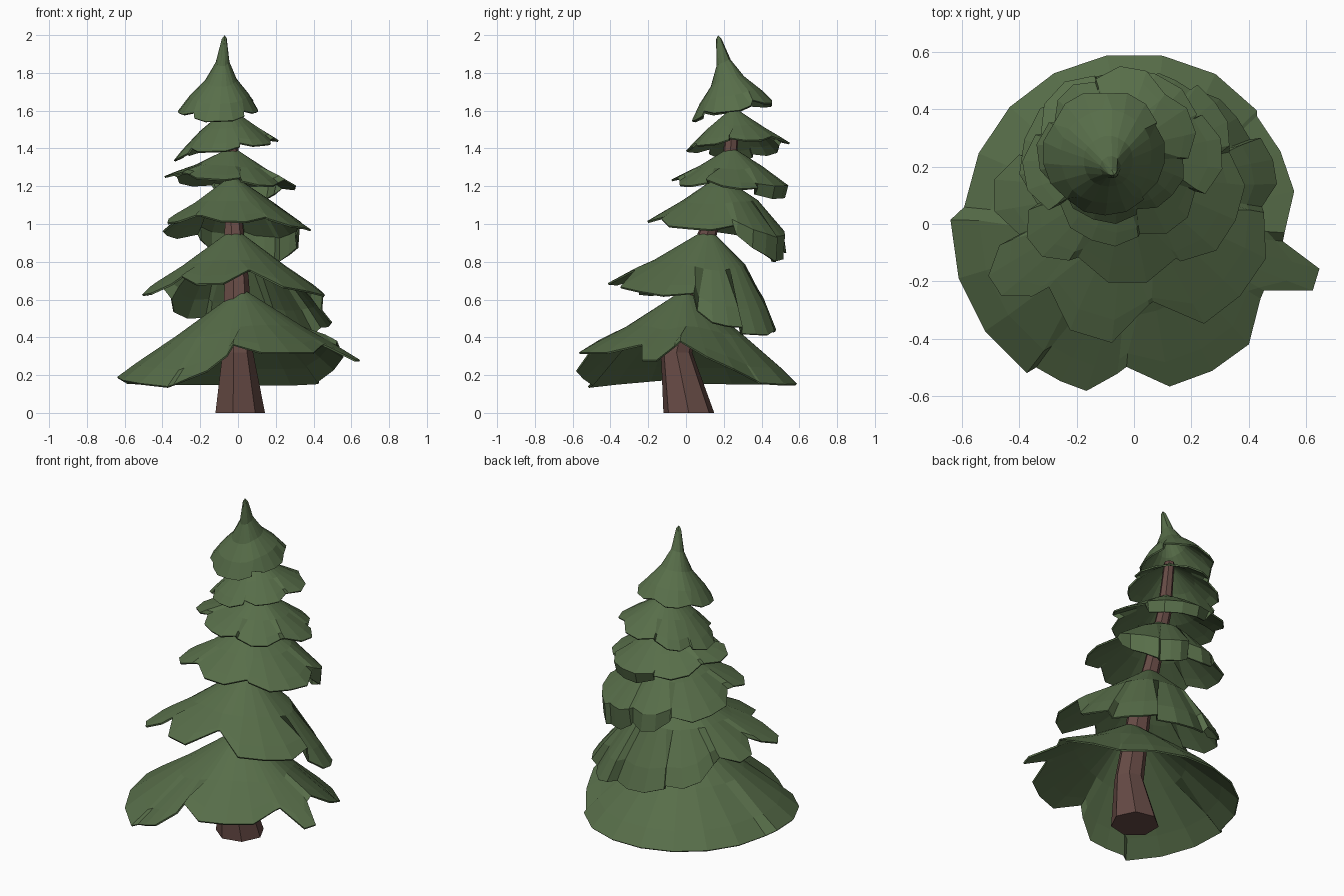
import bpy, bmesh, math
from mathutils import Vector


def material(name, rgb):
    m = bpy.data.materials.new(name)
    m.diffuse_color = (*rgb, 1)
    return m


GREEN = material("pine green", (0.096, 0.155, 0.067))
BROWN = material("bark brown", (0.135, 0.070, 0.060))


def finish(name, bm, mat):
    me = bpy.data.meshes.new(name)
    bm.to_mesh(me)
    bm.free()
    me.materials.append(mat)
    ob = bpy.data.objects.new(name, me)
    bpy.context.collection.objects.link(ob)
    return ob


def tier(name, center, apex, lobes, notch, profile=None):
    """Drooping skirt of branches.
    Lobe: start angle, end angle, radius, start z, end z, optional start notch, end notch, tuck.
    Profile: (radius fraction, height fraction) of the rings between rim and apex."""
    apex = Vector(apex)
    columns = []
    for a0, a1, r, z0, z1, *extra in lobes:
        n = max(3, round((a1 - a0) / 18))
        c0, c1, tuck = (extra + [notch, notch, 0][len(extra):])
        for i in range(n + 1):
            t = i / n
            a = math.radians(a0 + 0.7 + (a1 - a0 - 1.4) * t)
            z = z0 + (z1 - z0) * t
            drop = apex.z - z
            cut = c0 if i == 0 else c1 if i == n else 1.0    # lobe ends pull in and up
            slope = drop / r - 0.7                           # steeper branches bulge more
            mid = min(0.64, max(0.4, 0.46 + 0.3 * slope)) + 0.13 * tuck
            low = min(0.24, max(0.14, 0.15 + 0.15 * slope)) + 0.08 * tuck
            rings = [(cut * (1 - 0.09 * tuck), (1 - cut) * 0.9)]
            rings += profile or [((0.85 + 0.13 * tuck) * (0.4 + 0.6 * cut), low + (1 - cut) * 0.5),
                                 (0.55, mid)]
            col = []
            for fr, fh in rings:
                cx = center[0] + (apex.x - center[0]) * fh
                cy = center[1] + (apex.y - center[1]) * fh
                col.append(Vector((cx + math.cos(a) * r * fr,
                                   cy + math.sin(a) * r * fr, z + drop * fh)))
            columns.append(col)
    # Blend the upper rings across neighbouring lobes
    count = len(columns)
    for level in range(1 if profile else 2, len(columns[0])):
        for _ in range(2):
            ring = [c[level] for c in columns]
            for k, c in enumerate(columns):
                c[level] = ring[k] * 0.5 + (ring[k - 1] + ring[(k + 1) % count]) * 0.25
    bm = bmesh.new()
    columns = [[bm.verts.new(p) for p in c] for c in columns]
    top = bm.verts.new(apex)
    for k, c in enumerate(columns):
        d = columns[(k + 1) % count]
        for j in range(len(c) - 1):
            bm.faces.new((c[j], d[j], d[j + 1], c[j + 1]))
        bm.faces.new((c[-1], d[-1], top))
    bmesh.ops.remove_doubles(bm, verts=bm.verts, dist=0.012)
    ob = finish(name, bm, GREEN)
    mod = ob.modifiers.new("thickness", "SOLIDIFY")
    mod.thickness = 0.01
    mod.offset = -1


# Leaning, tapered trunk swept along a bent path: x, y, z, radius
path = [(0.005, 0.015, 0, 0.138), (-0.005, -0.05, 0.32, 0.085), (-0.01, 0.03, 0.7, 0.068),
        (-0.025, 0.13, 1.0, 0.05), (-0.03, 0.23, 1.3, 0.042), (-0.05, 0.25, 1.62, 0.03)]
bm = bmesh.new()
SIDES = 7
loops = [[bm.verts.new((x + r * math.cos(math.tau * i / SIDES), y + r * math.sin(math.tau * i / SIDES), z))
          for i in range(SIDES)] for x, y, z, r in path]
for lo, hi in zip(loops, loops[1:]):
    for i in range(SIDES):
        j = (i + 1) % SIDES
        bm.faces.new((lo[i], lo[j], hi[j], hi[i]))
bm.faces.new(loops[0][::-1])
bm.faces.new(loops[-1])
finish("trunk", bm, BROWN)

# Foliage tiers from the ground up
tier("foliage_1", (0, 0), (0.02, 0.0, 0.66), [
    (178, 235, 0.64, 0.19, 0.14, 1, 1), (235, 264, 0.605, 0.15, 0.26, 1, 0.87),
    (266, 330, 0.58, 0.32, 0.32, 0.86, 0.88), (332, 354, 0.665, 0.28, 0.28, 0.76, 0.78),
    (356, 402, 0.57, 0.36, 0.17, 0.92, 1), (402, 535, 0.595, 0.15, 0.16, 0.98, 1)], 0.88)

tier("foliage_2", (0, 0.1), (-0.02, 0.12, 0.98), [
    (200, 226, 0.58, 0.62, 0.64), (227, 279, 0.52, 0.68, 0.69, 0.84, 0.75),
    (280, 353, 0.51, 0.69, 0.60, 0.75, 0.9), (354, 385, 0.50, 0.50, 0.44, 0.9, 0.97),
    (385, 420, 0.45, 0.42, 0.41, 1, 0.95), (420, 475, 0.38, 0.42, 0.45, 0.97, 0.95),
    (475, 520, 0.42, 0.47, 0.57, 0.92, 0.9), (520, 560, 0.49, 0.62, 0.64)], 0.86)

tier("foliage_3", (-0.02, 0.18), (-0.03, 0.18, 1.26), [
    (200, 237, 0.42, 1.00, 1.02), (239, 300, 0.39, 1.02, 1.01), (300, 372, 0.41, 1.00, 0.96),
    (374, 412, 0.41, 0.91, 0.80, 0.9, 1, 0.8), (412, 442, 0.38, 0.80, 0.82, 1, 0.92, 0.8),
    (442, 485, 0.37, 0.83, 0.88, 0.9, 0.9, 0.5), (485, 560, 0.38, 0.91, 0.98)], 0.88)

tier("foliage_4", (-0.03, 0.23), (-0.03, 0.24, 1.41), [
    (165, 215, 0.36, 1.25, 1.26), (215, 280, 0.31, 1.25, 1.23), (280, 335, 0.30, 1.21, 1.20),
    (335, 390, 0.34, 1.22, 1.17), (390, 470, 0.32, 1.13, 1.14, 0.9, 0.9, 0.9),
    (470, 525, 0.34, 1.19, 1.24)], 0.9)

tier("foliage_5", (-0.05, 0.27), (-0.05, 0.25, 1.62), [
    (160, 215, 0.29, 1.33, 1.35), (215, 285, 0.27, 1.38, 1.39), (285, 350, 0.25, 1.41, 1.43),
    (350, 410, 0.27, 1.44, 1.45), (410, 470, 0.28, 1.45, 1.42), (470, 520, 0.27, 1.40, 1.35)], 0.9)

# Pointed crown with a concave, slightly bent spire
tier("foliage_top", (-0.10, 0.25), (-0.07, 0.17, 2.0), [
    (150, 230, 0.22, 1.61, 1.57), (230, 310, 0.22, 1.54, 1.55), (310, 390, 0.21, 1.58, 1.61),
    (390, 450, 0.22, 1.64, 1.64), (450, 510, 0.22, 1.63, 1.62)], 0.95,
    [(0.78, 0.20), (0.42, 0.40), (0.18, 0.64), (0.07, 0.95)])
